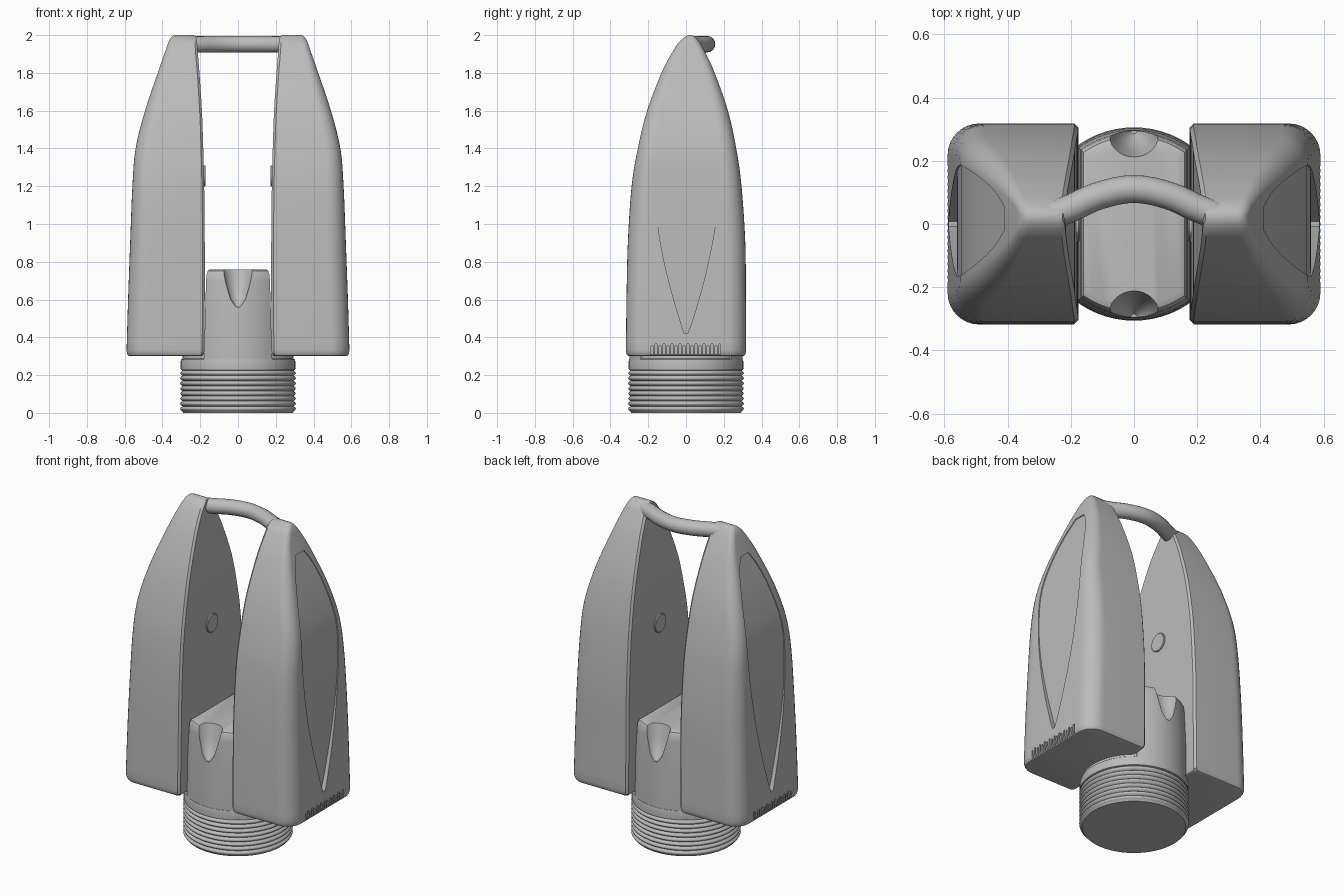
import bpy, bmesh, math
from mathutils import Vector

cube = bpy.data.objects.get("Cube")
if cube:
    bpy.data.objects.remove(cube, do_unlink=True)

grey = bpy.data.materials.new("plain_grey")
grey.use_nodes = True
COLOUR = (0.5, 0.5, 0.5, 1)
grey.diffuse_color = COLOUR
grey.node_tree.nodes["Principled BSDF"].inputs["Base Color"].default_value = COLOUR


def make(name, bm):
    bmesh.ops.recalc_face_normals(bm, faces=bm.faces)
    mesh = bpy.data.meshes.new(name)
    bm.to_mesh(mesh)
    bm.free()
    mesh.materials.append(grey)
    ob = bpy.data.objects.new(name, mesh)
    bpy.context.collection.objects.link(ob)
    return ob


def select(ob):
    bpy.ops.object.select_all(action='DESELECT')
    ob.select_set(True)
    bpy.context.view_layer.objects.active = ob


def shade(ob, angle=32):
    select(ob)
    bpy.ops.object.shade_smooth_by_angle(angle=math.radians(angle))


def loft(bm, rings):
    """Skin a stack of equal closed rings and cap both ends."""
    loops = [[bm.verts.new(p) for p in ring] for ring in rings]
    for a, b in zip(loops, loops[1:]):
        for i in range(len(a)):
            j = (i + 1) % len(a)
            bm.faces.new((a[i], a[j], b[j], b[i]))
    bm.faces.new(loops[0][::-1])
    bm.faces.new(loops[-1])


def smooth_rows(rows, steps=4):
    """Catmull-Rom interpolation through rows of numbers."""
    pts = [rows[0]] + rows + [rows[-1]]
    out = []
    for p0, p1, p2, p3 in zip(pts, pts[1:], pts[2:], pts[3:]):
        for k in range(steps):
            t = k / steps
            out.append(tuple(b + 0.5 * t * (c - a + t * (2*a - 5*b + 4*c - d + t * (3*(b - c) + d - a)))
                             for a, b, c, d in zip(p0, p1, p2, p3)))
    return out + [rows[-1]]


def cut(ob, cutter):
    mod = ob.modifiers.new("cut", 'BOOLEAN')
    mod.object, mod.operation, mod.solver = cutter, 'DIFFERENCE', 'EXACT'
    select(ob)
    bpy.ops.object.modifier_apply(modifier=mod.name)
    bpy.data.objects.remove(cutter, do_unlink=True)


def mirror(ob):
    ob.modifiers.new("mirror", 'MIRROR').use_mirror_merge = False


# Side housings: z, inner x, outer x, front y, back y, outer corner radius
middle = smooth_rows([
    (0.33, .178, .590, -.318, .318, .10), (0.60, .176, .582, -.315, .317, .10),
    (0.90, .176, .571, -.308, .314, .10), (1.20, .179, .559, -.288, .294, .09),
    (1.40, .184, .542, -.255, .266, .08), (1.60, .191, .492, -.206, .222, .07),
    (1.80, .204, .425, -.130, .152, .05), (1.90, .212, .390, -.078, .106, .035),
    (1.96, .216, .369, -.040, .074, .03)])
bottom = [(0.30, .198, .570, -.298, .298, .08), (0.303, .188, .580, -.308, .308, .09),
          (0.312, .181, .587, -.315, .315, .10)]
top = [(1.985, .219, .357, -.015, .054, .025), (1.996, .226, .346, .003, .042, .018),
       (2.0, .235, .335, .015, .030, .006)]


def housing_ring(z, xi, xo, yf, yb, r):
    pts = [(xi + .012, yb), (xi, yb - .012), (xi, yf + .012), (xi + .012, yf)]
    if yb - yf < .05:
        m = (yb - yf) / 4
        pts = [(xi + m, yb), (xi, yb - m), (xi, yf + m), (xi + m, yf)]
    for cy, start in ((yf + r, -90), (yb - r, 0)):
        for k in range(9):
            a = math.radians(start + k * 11.25)
            pts.append((xo - r + r * math.cos(a), cy + r * math.sin(a)))
    return [(x, y, z) for x, y in pts]


bm = bmesh.new()
loft(bm, [housing_ring(*row) for row in bottom + middle + top])
housing = make("side_housings", bm)


def outer_at(z):
    for a, b in zip(middle, middle[1:]):
        if a[0] <= z <= b[0]:
            return a[2] + (b[2] - a[2]) * (z - a[0]) / (b[0] - a[0])


# Leaf-shaped recess on the outer face: z, front y, back y
leaf = smooth_rows([(.42, -.008, .008), (.50, -.035, .038), (.72, -.097, .100),
                    (.95, -.143, .148), (1.2, -.165, .180), (1.4, -.158, .183),
                    (1.6, -.120, .150), (1.75, -.070, .105), (1.84, -.02, .055)])
bm = bmesh.new()
rings = []
for z, y0, y1 in leaf:
    xo = outer_at(z)
    xi = min(.56, xo - .006)
    rings.append([(xi, y0, z), (xo + .06, y0, z), (xo + .06, y1, z), (xi, y1, z)])
loft(bm, rings)

# Row of vent slots low on the outer face
for i in range(18):
    y = -.179 + i * .02105
    z1 = .355 + .01 * (i % 2)
    loft(bm, [[(.576, y - .005, z), (.64, y - .005, z), (.64, y + .005, z), (.576, y + .005, z)]
              for z in (.308, z1)])
cut(housing, make("recess_cutter", bm))
shade(housing)
mirror(housing)

# Round buttons on the inner faces
bm = bmesh.new()
n = 32
loft(bm, [[(x, r * math.cos(k * math.tau / n), 1.255 + r * math.sin(k * math.tau / n))
           for k in range(n)] for x, r in ((.20, .056), (.175, .056), (.171, .052))])
buttons = make("inner_buttons", bm)
shade(buttons)
mirror(buttons)

# Threaded collar
profile = [(0, .290)]
for i in range(8):
    for k in range(6):
        profile.append((.008 + i * .027 + k * .0045, .294 + .012 * math.sin(math.pi * k / 6)))
profile += [(.225, .294), (.228, .303), (.27, .304), (.282, .301), (.287, .294), (.315, .292)]
n = 64
bm = bmesh.new()
loft(bm, [[(r * math.cos(k * math.tau / n), r * math.sin(k * math.tau / n), z)
           for k in range(n)] for z, r in profile])
shade(make("threaded_collar", bm), 40)

# Central block with flat sides and curved front and back: z, radius, half width
bm = bmesh.new()
rings = []
for z, R, hx in ((.27, .300, .179), (.50, .298, .175), (.70, .290, .169), (.735, .286, .166),
                 (.752, .277, .160), (.76, .258, .148)):
    a0 = math.asin(hx / R)
    arc = [-a0 + 2 * a0 * k / 16 for k in range(17)]
    rings.append([(R * math.sin(a), -R * math.cos(a), z) for a in arc]
                 + [(-R * math.sin(a), R * math.cos(a), z) for a in arc])
loft(bm, rings)
block = make("central_block", bm)

# Tapered scoops in the front and back of the block
bm = bmesh.new()
for side in (-1, 1):
    loft(bm, [[(r * math.cos(k * math.tau / 32), side * .295 + r * math.sin(k * math.tau / 32), z)
               for k in range(32)] for z, r in ((.56, .01), (.60, .04), (.68, .064), (.78, .088))])
cut(block, make("scoop_cutter", bm))
shade(block)

# Bowed carrying handle
curve = bpy.data.curves.new("handle", 'CURVE')
curve.dimensions = '3D'
curve.bevel_depth, curve.bevel_resolution, curve.use_fill_caps = .044, 6, True
path = smooth_rows([(-.26, .028, 1.95), (-.20, .050, 1.951), (-.11, .090, 1.952), (0, .111, 1.952),
                    (.11, .090, 1.952), (.20, .050, 1.951), (.26, .028, 1.95)])
spline = curve.splines.new('POLY')
spline.points.add(len(path) - 1)
for point, co in zip(spline.points, path):
    point.co = (*co, 1)
handle = bpy.data.objects.new("handle", curve)
bpy.context.collection.objects.link(handle)
handle.data.materials.append(grey)
select(handle)
bpy.ops.object.convert(target='MESH')
shade(bpy.context.view_layer.objects.active, 50)
